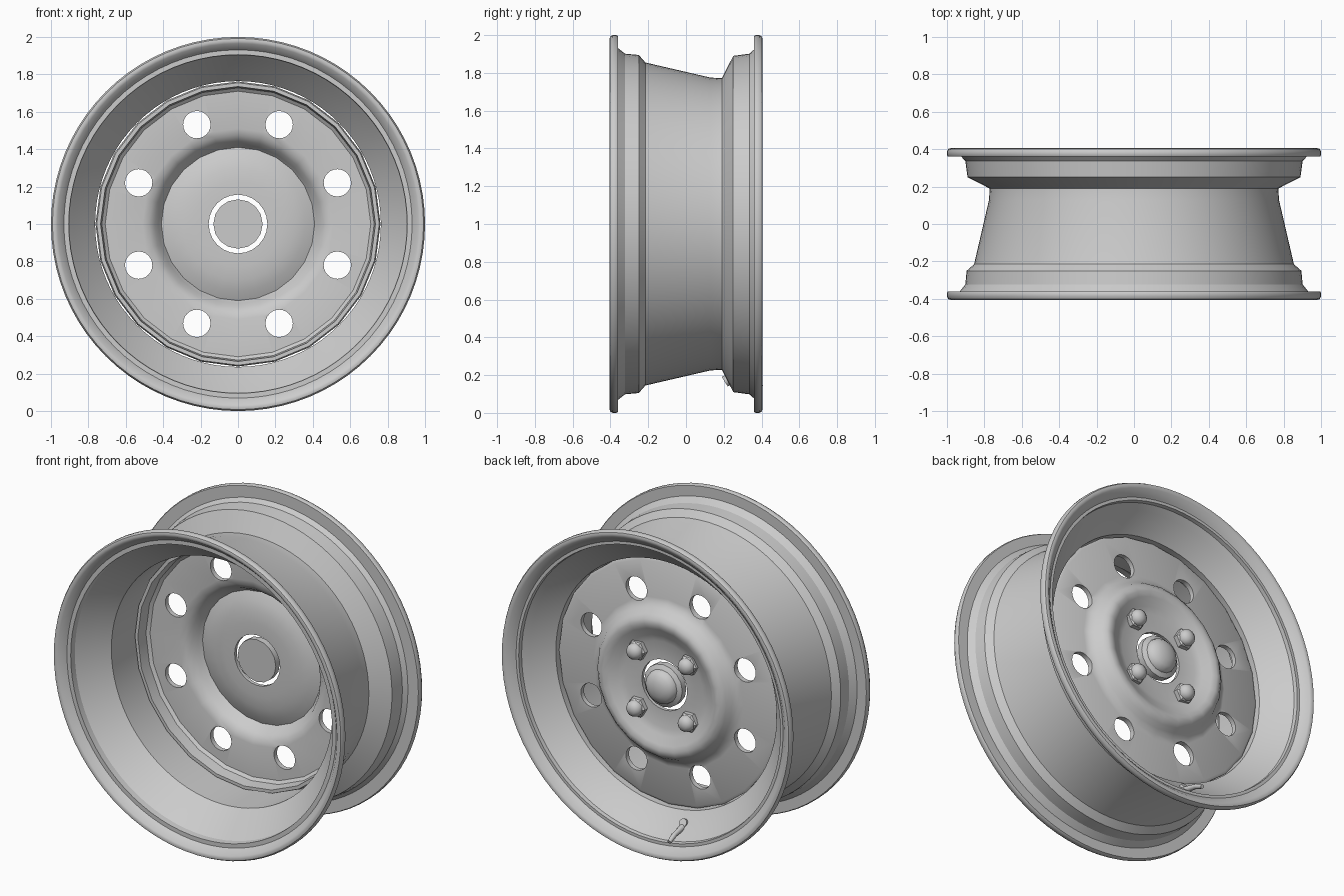
import bpy, bmesh, math
from mathutils import Vector

if "Cube" in bpy.data.objects:
    bpy.data.objects.remove(bpy.data.objects["Cube"])

AXIS_Z = 1.0


def finish(bm, name, angle=35):
    bmesh.ops.recalc_face_normals(bm, faces=bm.faces[:])
    me = bpy.data.meshes.new(name)
    bm.to_mesh(me)
    bm.free()
    ob = bpy.data.objects.new(name, me)
    bpy.context.collection.objects.link(ob)
    smooth(ob, angle)
    return ob


def smooth(ob, angle=35):
    bpy.ops.object.select_all(action='DESELECT')
    ob.select_set(True)
    bpy.context.view_layer.objects.active = ob
    bpy.ops.object.shade_smooth_by_angle(angle=math.radians(angle))


def lathe(name, profile, segs, cx=0.0, cz=AXIS_Z, closed=False, angle=35):
    """Spin (radius, y) points around an axis parallel to y."""
    bm = bmesh.new()
    rings = []
    for r, y in profile:
        if r < 1e-5:
            rings.append([bm.verts.new((cx, y, cz))] * segs)
        else:
            rings.append([bm.verts.new((cx + r * math.cos(2 * math.pi * i / segs), y,
                                        cz + r * math.sin(2 * math.pi * i / segs)))
                          for i in range(segs)])
    pairs = list(zip(rings, rings[1:]))
    if closed:
        pairs.append((rings[-1], rings[0]))
    for a, b in pairs:
        for i in range(segs):
            j = (i + 1) % segs
            bm.faces.new(list(dict.fromkeys((a[i], a[j], b[j], b[i]))))
    return finish(bm, name, angle)


def rod(name, p0, p1, r0, r1, segs=12):
    p0, p1 = Vector(p0), Vector(p1)
    d = p1 - p0
    bm = bmesh.new()
    bmesh.ops.create_cone(bm, cap_ends=True, segments=segs, radius1=r0, radius2=r1, depth=d.length)
    bm.transform(d.to_track_quat('Z', 'Y').to_matrix().to_4x4())
    bmesh.ops.translate(bm, verts=bm.verts[:], vec=(p0 + p1) / 2)
    return finish(bm, name)


# Rim barrel: outer drop-centre side, then lips and inner bowls
lathe("rim_barrel", [
    (0.905, -0.36), (0.895, -0.25), (0.855, -0.215), (0.775, 0.13), (0.772, 0.19),
    (0.89, 0.25), (0.905, 0.36),
    (0.995, 0.36), (1.0, 0.368), (1.0, 0.388), (0.992, 0.402), (0.98, 0.405), (0.965, 0.40),
    (0.932, 0.37), (0.87, 0.30), (0.81, 0.235), (0.764, 0.195),
    (0.764, -0.16), (0.825, -0.23), (0.883, -0.30), (0.935, -0.365),
    (0.965, -0.40), (0.98, -0.405), (0.992, -0.402), (1.0, -0.388), (1.0, -0.368), (0.995, -0.36),
], 80, closed=True)

# Wheel disc: front surface outward, flange, then back surface inward
disc = lathe("wheel_disc", [
    (0.157, 0.19), (0.23, 0.19), (0.30, 0.197), (0.36, 0.212), (0.41, 0.235),
    (0.425, 0.215), (0.445, 0.18), (0.475, 0.155), (0.51, 0.145),
    (0.71, 0.145), (0.728, 0.13), (0.735, 0.06),
    (0.755, 0.06), (0.762, 0.08), (0.762, 0.165), (0.745, 0.175),
    (0.52, 0.175), (0.49, 0.187), (0.465, 0.21), (0.445, 0.24), (0.42, 0.262),
    (0.39, 0.267), (0.36, 0.255), (0.31, 0.228), (0.27, 0.214), (0.157, 0.212),
], 24, closed=True, angle=40)

# Eight vent holes
cutters = []
for k in range(8):
    a = math.radians(22.5 + 45 * k)
    cutters.append(lathe("vent_cutter", [(0, 0.0), (0.073, 0.0), (0.073, 0.35), (0, 0.35)], 24,
                         cx=0.575 * math.cos(a), cz=AXIS_Z + 0.575 * math.sin(a)))
for c in cutters:
    m = disc.modifiers.new("vent", 'BOOLEAN')
    m.operation, m.solver, m.object = 'DIFFERENCE', 'EXACT', c
    bpy.ops.object.select_all(action='DESELECT')
    bpy.context.view_layer.objects.active = disc
    bpy.ops.object.modifier_apply(modifier=m.name)
for c in cutters:
    bpy.data.objects.remove(c)
smooth(disc, 40)

# Centre cap with domed outer face
lathe("centre_cap", [(0, 0.185), (0.132, 0.185), (0.132, 0.225), (0.105, 0.24), (0.10, 0.258),
                     (0.08, 0.278), (0.045, 0.292), (0, 0.297)], 16)

# Four wheel nuts: hexagon base and domed cap
for n, (sx, sz) in enumerate([(1, 1), (-1, 1), (-1, -1), (1, -1)], 1):
    x, z = 0.178 * sx, AXIS_Z + 0.178 * sz
    lathe(f"nut_base_{n}", [(0, 0.205), (0.062, 0.205), (0.062, 0.24), (0.052, 0.25), (0, 0.25)], 6,
          cx=x, cz=z, angle=25)
    lathe(f"nut_cap_{n}", [(0.05, 0.24), (0.05, 0.258), (0.042, 0.277), (0.024, 0.29), (0, 0.294)], 12,
          cx=x, cz=z)

# Tyre valve: base outside the barrel, stem and tip in the rear bowl
rod("valve_base", (-0.16, 0.205, 0.165), (-0.16, 0.26, 0.2), 0.03, 0.025)
rod("valve_stem", (-0.16, 0.23, 0.18), (-0.163, 0.36, 0.155), 0.02, 0.014)
rod("valve_tip", (-0.163, 0.35, 0.157), (-0.167, 0.403, 0.135), 0.016, 0.012)
